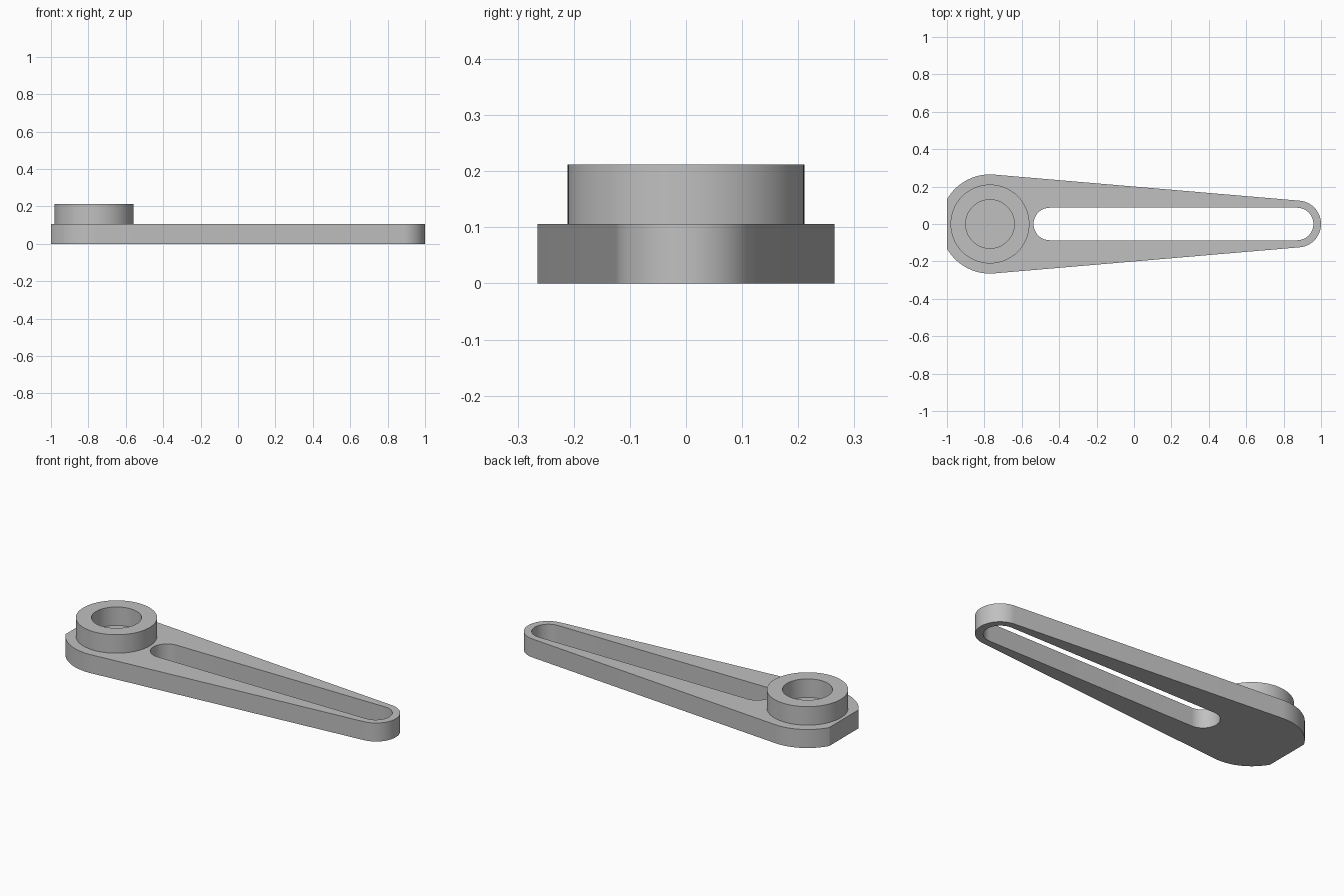
import bpy, bmesh, math
from math import cos, sin, pi

cube = bpy.data.objects.get("Cube")
if cube:
    bpy.data.objects.remove(cube, do_unlink=True)

grey = bpy.data.materials.new("plain grey")
grey.use_nodes = True
colour = (0.53, 0.53, 0.53, 1)
grey.diffuse_color = colour
grey.node_tree.nodes["Principled BSDF"].inputs["Base Color"].default_value = colour

HUB_X, HUB_R = -0.77, 0.265      # wide end of the arm
TIP_X, TIP_R = 0.875, 0.125      # narrow end of the arm
PLATE_H, TOP_H = 0.106, 0.212


def arc(cx, r, start, end, steps):
    """Points on an arc centred on the x axis."""
    return [(cx + r * cos(start + (end - start) * i / steps),
             r * sin(start + (end - start) * i / steps)) for i in range(steps + 1)]


def circle(cx, r, steps=96):
    return arc(cx, r, 0, 2 * pi, steps)[:-1]


def prism(name, outer, inner, z0, z1, open_bottom=False):
    """Extrude an outline with one opening into a solid."""
    bm = bmesh.new()
    for loop in (outer, inner):
        verts = [bm.verts.new((x, y, z0)) for x, y in loop]
        for a, b in zip(verts, verts[1:] + verts[:1]):
            bm.edges.new((a, b))
    bmesh.ops.triangle_fill(bm, use_beauty=True, edges=bm.edges[:])
    base = bm.faces[:]
    top = bmesh.ops.extrude_face_region(bm, geom=base, use_keep_orig=True)["geom"]
    bmesh.ops.translate(bm, vec=(0, 0, z1 - z0),
                        verts=[v for v in top if isinstance(v, bmesh.types.BMVert)])
    bmesh.ops.recalc_face_normals(bm, faces=bm.faces[:])
    if open_bottom:
        bottom = [f for f in bm.faces if all(abs(v.co.z - z0) < 1e-5 for v in f.verts)]
        bmesh.ops.delete(bm, geom=bottom, context="FACES_ONLY")
    mesh = bpy.data.meshes.new(name)
    bm.to_mesh(mesh)
    bm.free()
    mesh.materials.append(grey)
    obj = bpy.data.objects.new(name, mesh)
    bpy.context.collection.objects.link(obj)
    bpy.ops.object.select_all(action="DESELECT")
    obj.select_set(True)
    bpy.context.view_layer.objects.active = obj
    bpy.ops.object.shade_smooth_by_angle(angle=math.radians(30))
    return obj


# Tapered arm: tangent sides, rounded tip, wide end cut flat at x = -1
tangent = math.acos((HUB_R - TIP_R) / (TIP_X - HUB_X))
flat = math.acos((-1 - HUB_X) / HUB_R)
outline = (arc(TIP_X, TIP_R, -tangent, tangent, 40)
           + arc(HUB_X, HUB_R, tangent, flat, 24)
           + arc(HUB_X, HUB_R, -flat, -tangent, 24))

# Long slot with round ends
SLOT_R = 0.087
slot = arc(0.872, SLOT_R, -pi / 2, pi / 2, 32) + arc(-0.45, SLOT_R, pi / 2, 3 * pi / 2, 32)
prism("slotted_arm", outline, slot, 0, PLATE_H)

# Raised collar with a blind round hole
prism("raised_collar", circle(HUB_X, 0.211), circle(HUB_X, 0.13), PLATE_H, TOP_H,
      open_bottom=True)
